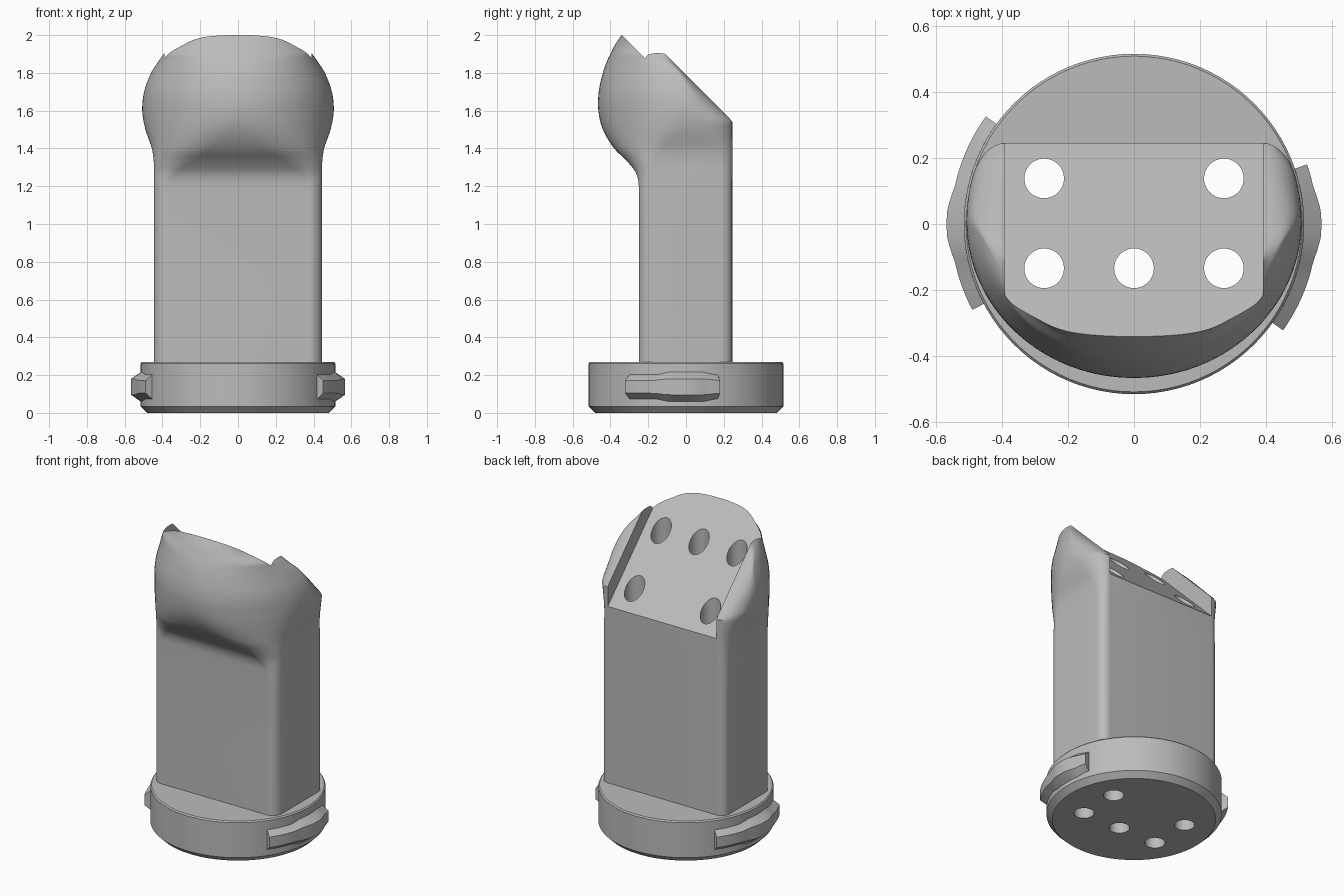
import bpy, bmesh, math
from mathutils import Vector

cube = bpy.data.objects.get("Cube")
if cube:
    bpy.data.objects.remove(cube)

grey = bpy.data.materials.new("light_grey")
grey.use_nodes = True
grey.diffuse_color = (0.5, 0.5, 0.5, 1)
grey.node_tree.nodes["Principled BSDF"].inputs["Base Color"].default_value = (0.5, 0.5, 0.5, 1)


def make_object(name, bm):
    bmesh.ops.recalc_face_normals(bm, faces=bm.faces)
    mesh = bpy.data.meshes.new(name)
    bm.to_mesh(mesh)
    bm.free()
    mesh.materials.append(grey)
    obj = bpy.data.objects.new(name, mesh)
    bpy.context.collection.objects.link(obj)
    return obj


def loft(name, rings):
    """Skin a list of closed rings and cap both ends."""
    bm = bmesh.new()
    rows = [[bm.verts.new(p) for p in ring] for ring in rings]
    n = len(rows[0])
    for a, b in zip(rows, rows[1:]):
        for i in range(n):
            j = (i + 1) % n
            bm.faces.new((a[i], a[j], b[j], b[i]))
    bm.faces.new(rows[0])
    bm.faces.new(rows[-1])
    return make_object(name, bm)


def circle(r, z, n=96, x=0, y=0):
    return [(x + r * math.cos(2 * math.pi * i / n), y + r * math.sin(2 * math.pi * i / n), z)
            for i in range(n)]


def activate(obj):
    bpy.ops.object.select_all(action='DESELECT')
    obj.select_set(True)
    bpy.context.view_layer.objects.active = obj


def cut(obj, cutters):
    activate(obj)
    for c in cutters:
        mod = obj.modifiers.new("cut", 'BOOLEAN')
        mod.operation, mod.solver, mod.object = 'DIFFERENCE', 'EXACT', c
        bpy.ops.object.modifier_apply(modifier=mod.name)


def smooth(obj):
    activate(obj)
    bpy.ops.object.shade_smooth_by_angle(angle=math.radians(32))


# Body sections: height, half width, front y, front corner rx and ry, back corner ry
KEYS = [
    (0.26, 0.445, -0.25, 0.07, 0.07, 0.055),
    (1.20, 0.445, -0.25, 0.07, 0.07, 0.055),
    (1.27, 0.445, -0.265, 0.11, 0.09, 0.06),
    (1.33, 0.446, -0.31, 0.20, 0.14, 0.07),
    (1.40, 0.456, -0.38, 0.32, 0.25, 0.10),
    (1.50, 0.490, -0.44, 0.45, 0.40, 0.17),
    (1.60, 0.507, -0.464, 0.505, 0.47, 0.17),
    (1.70, 0.497, -0.462, 0.495, 0.46, 0.09),
    (1.80, 0.460, -0.44, 0.46, 0.40, 0.05),
    (1.87, 0.415, -0.415, 0.415, 0.295, 0.04),
    (1.90, 0.393, -0.40, 0.393, 0.24, 0.04),
    (1.95, 0.360, -0.375, 0.36, 0.215, 0.03),
    (2.00, 0.330, -0.341, 0.33, 0.10, 0.02),
]


def blend(i, t):
    """Smooth interpolation between section i and i + 1."""
    def slope(k, c):
        a, b = KEYS[max(k - 1, 0)], KEYS[min(k + 1, len(KEYS) - 1)]
        return (b[c] - a[c]) / (b[0] - a[0])
    p, q = KEYS[i], KEYS[i + 1]
    h = q[0] - p[0]
    out = [p[0] + t * h]
    for c in range(1, 6):
        out.append((2*t**3 - 3*t**2 + 1) * p[c] + (t**3 - 2*t**2 + t) * h * slope(i, c)
                   + (3*t**2 - 2*t**3) * q[c] + (t**3 - t**2) * h * slope(i + 1, c))
    return out


def section(z, w, front, rx, ry, rb, steps=20):
    rx = min(rx, w - 0.002)
    back = min(0.245, 1.79 - z)
    bx = min(0.39, w - 0.002)
    half = []
    for k in range(steps + 1):
        a = math.pi / 2 * k / steps
        half.append((w - rx + rx * math.sin(a), front + ry - ry * math.cos(a), z))
    side_y = max(back - rb, front + ry + 0.002)
    for k in range(11):
        a = math.pi / 2 * k / 10
        half.append((bx + (w - bx) * math.cos(a), side_y + (back - side_y) * math.sin(a), z))
    return half + [(-x, y, h) for x, y, h in reversed(half)]


rings = [section(*KEYS[0])]
for i in range(len(KEYS) - 1):
    for k in range(1, 6):
        rings.append(section(*blend(i, k / 5)))
body = loft("body", rings)

# Slanted slot between the two side ears
profile = [(-0.8, 2.46), (0.6, 1.06), (0.6, 2.46)]
slot = loft("slot_cutter", [[(x, y, z) for y, z in profile] for x in (-0.39, 0.39)])

# Round base with a chamfered underside
base = loft("base", [circle(0.48, 0), circle(0.515, 0.035), circle(0.515, 0.262), circle(0.508, 0.27)])

# Five vertical channels through everything
drills = []
for x, y in [(-0.272, 0.138), (0.272, 0.138), (-0.272, -0.134), (0, -0.134), (0.272, -0.134)]:
    drills.append(loft("channel_cutter", [circle(0.06, z, 40, x, y) for z in (-0.1, 2.3)]))
cut(body, [slot] + drills)
cut(base, drills)
for c in [slot] + drills:
    bpy.data.objects.remove(c)
smooth(body)
smooth(base)


# Locking lugs on the sides of the base, thicker in the middle
def lug(name, centre, start, end):
    lug_rings = []
    for k in range(25):
        a = start + (end - start) * k / 24
        bump = min(1, max(0, (18 - abs(a)) / 8))
        r = 0.554 + 0.013 * min(1, max(0, (12 - abs(a)) / 8))
        tall = 0.064 + 0.014 * bump
        flat = 0.034 + 0.008 * bump
        ang = math.radians(centre + a)
        pts = [(0.49, -tall), (0.515, -tall), (r, -flat), (r, flat), (0.515, tall), (0.49, tall)]
        lug_rings.append([(p * math.cos(ang), p * math.sin(ang), 0.138 + z) for p, z in pts])
    smooth(loft(name, lug_rings))


lug("left_lug", 0, -35.5, 19)
lug("right_lug", 180, -36, 28)
